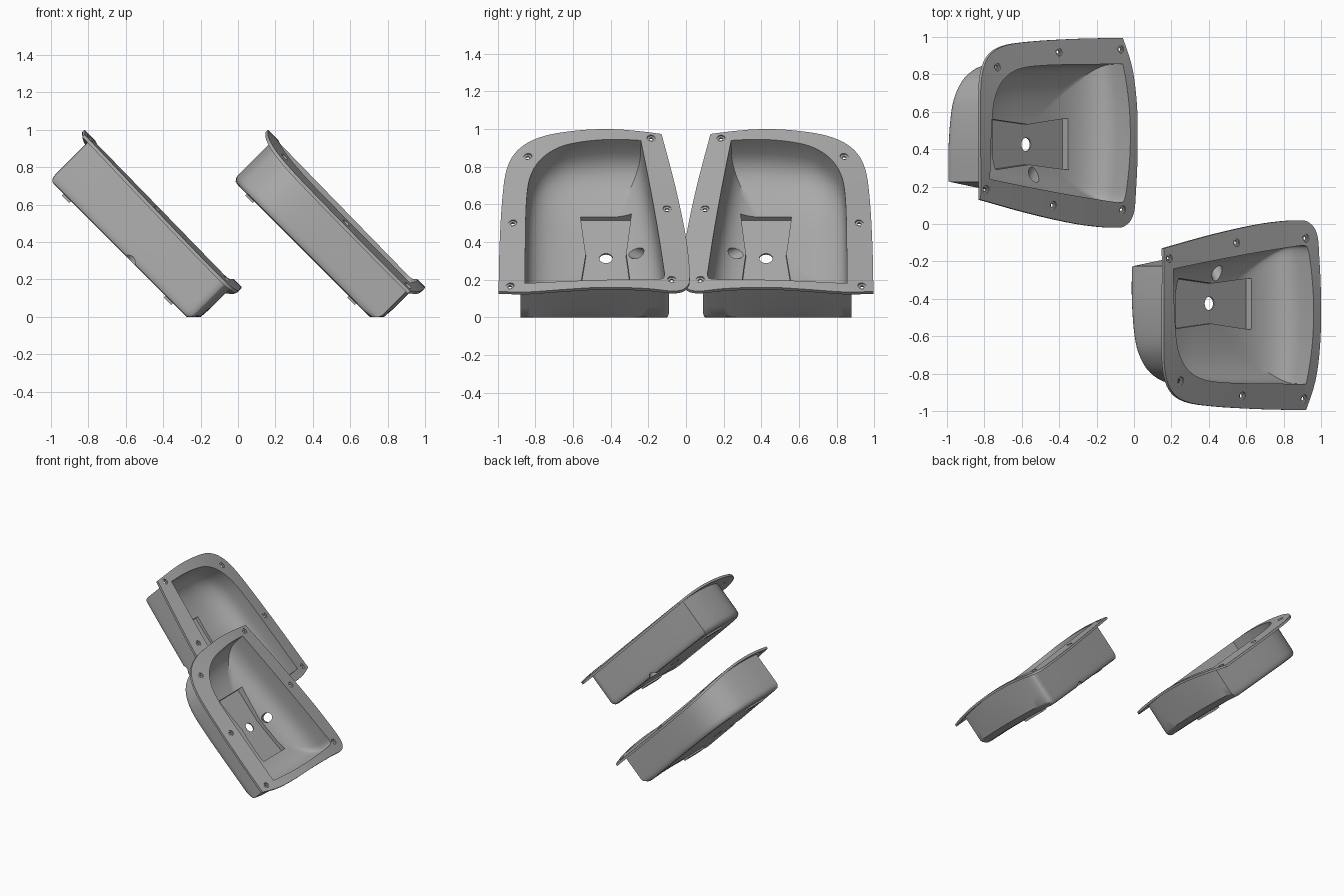
import bpy, bmesh, math
from mathutils import Matrix, Vector

if "Cube" in bpy.data.objects:
    bpy.data.objects.remove(bpy.data.objects["Cube"], do_unlink=True)

R2 = math.sqrt(2)
FLOOR, BOWL, PAD = -0.195, -0.165, -0.186
CENTRE = (-0.682, 0.485)

grey = bpy.data.materials.new("plain grey")
grey.use_nodes = True
grey.diffuse_color = (0.4, 0.4, 0.4, 1)
grey.node_tree.nodes["Principled BSDF"].inputs["Base Color"].default_value = (0.4, 0.4, 0.4, 1)


def crown(v):
    """Sum x + z of the arched rim at depth v."""
    return 0.18 - 0.31 * (v - 0.42) ** 2


def lid(v):
    return crown(v) / R2


def on_rim(x, y):
    """Plan position to tray coordinates (along slope, across)."""
    return ((2 * x - crown(y)) / R2, y)


def world(u, v, w):
    return Vector(((u + w) / R2, v, (w - u) / R2))


def smooth_loop(points, steps=4):
    """Closed spline; a repeated point makes a sharp corner."""
    out, n = [], len(points)
    for i in range(n):
        a, b, c, d = (Vector(points[(i + k) % n]) for k in (-1, 0, 1, 2))
        if b == c:
            continue
        for s in range(steps):
            t = s / steps
            out.append(0.5 * (2 * b + (c - a) * t + (2 * a - 5 * b + 4 * c - d) * t ** 2
                              + (3 * b - a - 3 * c + d) * t ** 3))
    return out


def scaled(loop, su, sv):
    return [(CENTRE[0] + (u - CENTRE[0]) * su, CENTRE[1] + (v - CENTRE[1]) * sv) for u, v in loop]


def ring(loop, height):
    return [world(u, v, height(v) if callable(height) else height) for u, v in loop]


def loft(name, rings):
    """Closed solid through matching rings, capped at both ends."""
    bm = bmesh.new()
    rows = [[bm.verts.new(p) for p in r] for r in rings]
    n = len(rows[0])
    for lo, hi in zip(rows, rows[1:]):
        for i in range(n):
            j = (i + 1) % n
            bm.faces.new((lo[i], lo[j], hi[j], hi[i]))
    bm.faces.new(rows[0][::-1])
    bm.faces.new(rows[-1])
    bmesh.ops.recalc_face_normals(bm, faces=bm.faces)
    mesh = bpy.data.meshes.new(name)
    bm.to_mesh(mesh)
    bm.free()
    mesh.materials.append(grey)
    obj = bpy.data.objects.new(name, mesh)
    bpy.context.collection.objects.link(obj)
    return obj


def drill(name, centre, axis, stops):
    """Turned solid along an axis; stops are (distance, radius)."""
    axis = Vector(axis).normalized()
    side = axis.orthogonal().normalized()
    up = axis.cross(side)
    angles = [math.tau * i / 20 for i in range(20)]
    return loft(name, [[centre + axis * d + r * (math.cos(a) * side + math.sin(a) * up)
                        for a in angles] for d, r in stops])


# Rim outline and opening outline, paired: rim x, y, opening x, y
PAIRS = [
    (-.82, .13, -.77, .24), (-.82, .13, -.77, .24),
    (-.82, .40, -.765, .42), (-.82, .62, -.755, .60), (-.815, .78, -.735, .70),
    (-.78, .89, -.69, .78), (-.70, .95, -.61, .83), (-.55, .975, -.48, .848),
    (-.30, .99, -.28, .853), (-.06, .995, -.06, .855), (-.06, .995, -.06, .855),
    (-.01, .84, -.045, .78), (.015, .65, -.025, .62), (.02, .45, -.02, .42),
    (.012, .20, -.035, .22), (0, .06, -.05, .135), (-.04, -.005, -.07, .115),
    (-.11, -.02, -.12, .12), (-.30, 0, -.32, .152), (-.55, .055, -.55, .195),
]
rim = smooth_loop([on_rim(p[0], p[1]) for p in PAIRS])
opening = smooth_loop([on_rim(p[2], p[3]) for p in PAIRS])
body = scaled(opening, 1.034, 1.065)


def under(v):
    return lid(v) - 0.018


def lip(v):
    return lid(v) - 0.035


# Tray shell: outside from floor to rim, then inside down to the bowl floor
rings = [ring(scaled(body, k, k), FLOOR + h)
         for k, h in ((.6, 0), (.94, 0), (.97, .004), (.988, .015), (.997, .03), (1, .05), (1, .12))]
rings += [ring(body, under), ring(rim, under), ring(rim, lid), ring(opening, lid)]
for i in range(14):
    a = math.radians(i * 6.5)
    k, drop = math.cos(a) ** 0.625, math.sin(a) ** 0.625
    rings.append(ring(scaled(opening, k, k), lambda v, d=drop: lip(v) + (BOWL - lip(v)) * d))
for r in rings:
    for p in r:
        p.z = max(p.z, 0)     # flat standing edge
tray = loft("tray", rings)

# Cutters: waisted floor recess, drain hole, side hole, countersunk screw holes
waist = [(-1.29, .29), (-.9, .318), (-.5, .29), (-.5, .565), (-.9, .532), (-1.29, .56)]
waist = [(u / R2, v) for u, v in waist]
normal = world(0, 0, 1)
cutters = [
    loft("recess_cutter", [ring(waist, PAD), ring(waist, -0.06)]),
    drill("drain_cutter", world(-.63, .425, PAD), normal, ((-.1, .036), (.1, .036))),
    drill("side_hole_cutter", world(-.62, .265, -.135), world(0, .85, .53), ((-.2, .036), (.07, .036))),
]
for x, y in ((-.73, .84), (-.4, .92), (-.07, .935), (-.79, .185), (-.43, .1), (-.06, .075)):
    u, v = on_rim(x, y)
    cutters.append(drill("screw_cutter", world(u, v, lid(v)), normal,
                         ((-.03, .011), (-.009, .011), (-.008, .022), (.03, .022))))

bpy.context.view_layer.objects.active = tray
for cutter in cutters:
    mod = tray.modifiers.new("cut", 'BOOLEAN')
    mod.operation = 'DIFFERENCE'
    mod.solver = 'EXACT'
    mod.object = cutter
    bpy.ops.object.modifier_apply(modifier=mod.name)
for cutter in cutters:
    bpy.data.objects.remove(cutter, do_unlink=True)
tray.name = "left_tray"

# Low feet under the floor
parts = [tray]
for name, u in (("upper", -1.55), ("lower", -.46)):
    foot = [((u + du) / R2, .425 + dv) for du, dv in ((-.04, -.1), (.04, -.1), (.04, .1), (-.04, .1))]
    parts.append(loft("left_" + name + "_foot", [ring(foot, FLOOR - .012), ring(foot, FLOOR + .005)]))

# Mirrored, shifted second tray
flip = Matrix.Translation((0.98, 0, 0)) @ Matrix.Diagonal((1, -1, 1, 1))
for obj in list(parts):
    mesh = obj.data.copy()
    mesh.transform(flip)
    mesh.flip_normals()
    twin = bpy.data.objects.new(obj.name.replace("left", "right"), mesh)
    bpy.context.collection.objects.link(twin)
    parts.append(twin)

bpy.ops.object.select_all(action='DESELECT')
for obj in parts:
    obj.select_set(True)
bpy.context.view_layer.objects.active = tray
bpy.ops.object.shade_smooth_by_angle(angle=math.radians(35))
